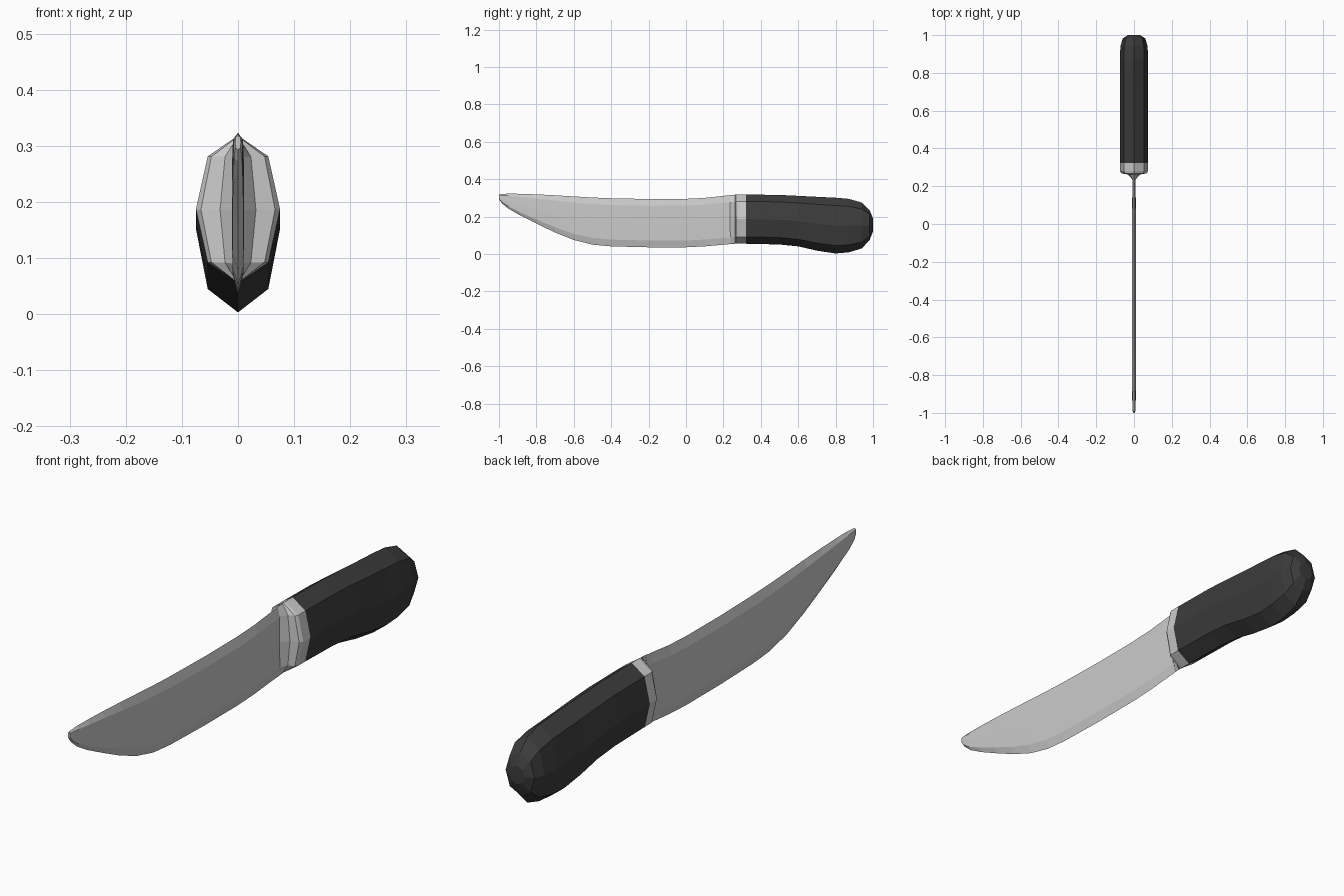
import bpy, bmesh, math


def loft(name, sections, shoulder_z=0.72, shoulder_x=0.72):
    """Eight-sided loft along y; each section is (y, half width, bottom z, top z)."""
    bm = bmesh.new()
    sx, sz = shoulder_x, shoulder_z
    shape = [(0, 1), (sx, sz), (1, 0), (sx, -sz), (0, -1), (-sx, -sz), (-1, 0), (-sx, sz)]
    rings = []
    for y, w, lo, hi in sections:
        mid, half = (lo + hi) / 2, (hi - lo) / 2
        rings.append([bm.verts.new((w * a, y, mid + half * b)) for a, b in shape])
    for r, s in zip(rings, rings[1:]):
        for i in range(8):
            j = (i + 1) % 8
            bm.faces.new((r[i], r[j], s[j], s[i]))
    bm.faces.new(rings[0])
    bm.faces.new(rings[-1][::-1])
    bmesh.ops.recalc_face_normals(bm, faces=bm.faces)
    mesh = bpy.data.meshes.new(name)
    bm.to_mesh(mesh)
    bm.free()
    obj = bpy.data.objects.new(name, mesh)
    bpy.context.collection.objects.link(obj)
    return obj


# Blade: upswept rounded tip, curved belly, thin lens section
loft("blade", [
    (-1.0, 0.005, 0.293, 0.318),
    (-0.985, 0.008, 0.272, 0.321),
    (-0.95, 0.009, 0.243, 0.323),
    (-0.89, 0.010, 0.208, 0.322),
    (-0.80, 0.011, 0.163, 0.319),
    (-0.70, 0.011, 0.115, 0.314),
    (-0.60, 0.011, 0.075, 0.308),
    (-0.50, 0.011, 0.050, 0.302),
    (-0.40, 0.011, 0.041, 0.298),
    (-0.20, 0.011, 0.036, 0.294),
    (0.0, 0.011, 0.036, 0.295),
    (0.10, 0.010, 0.041, 0.300),
    (0.21, 0.008, 0.051, 0.312),
    (0.24, 0.008, 0.053, 0.315),
], shoulder_x=0.9)

# Guard: flares from the blade root to a collar
loft("guard", [
    (0.235, 0.008, 0.053, 0.315),
    (0.262, 0.032, 0.055, 0.317),
    (0.268, 0.066, 0.056, 0.317),
    (0.28, 0.075, 0.055, 0.318),
    (0.322, 0.075, 0.055, 0.318),
])

# Handle: slightly dropped grip with rounded butt
handle = loft("handle", [
    (0.32, 0.075, 0.055, 0.318),
    (0.50, 0.075, 0.051, 0.316),
    (0.60, 0.075, 0.041, 0.311),
    (0.70, 0.075, 0.018, 0.306),
    (0.80, 0.075, 0.003, 0.301),
    (0.87, 0.075, 0.009, 0.295),
    (0.94, 0.072, 0.030, 0.275),
    (0.982, 0.060, 0.075, 0.234),
    (1.0, 0.032, 0.122, 0.190),
])
black = bpy.data.materials.new("black_grip")
black.diffuse_color = (0.045, 0.045, 0.045, 1)
handle.data.materials.append(black)
